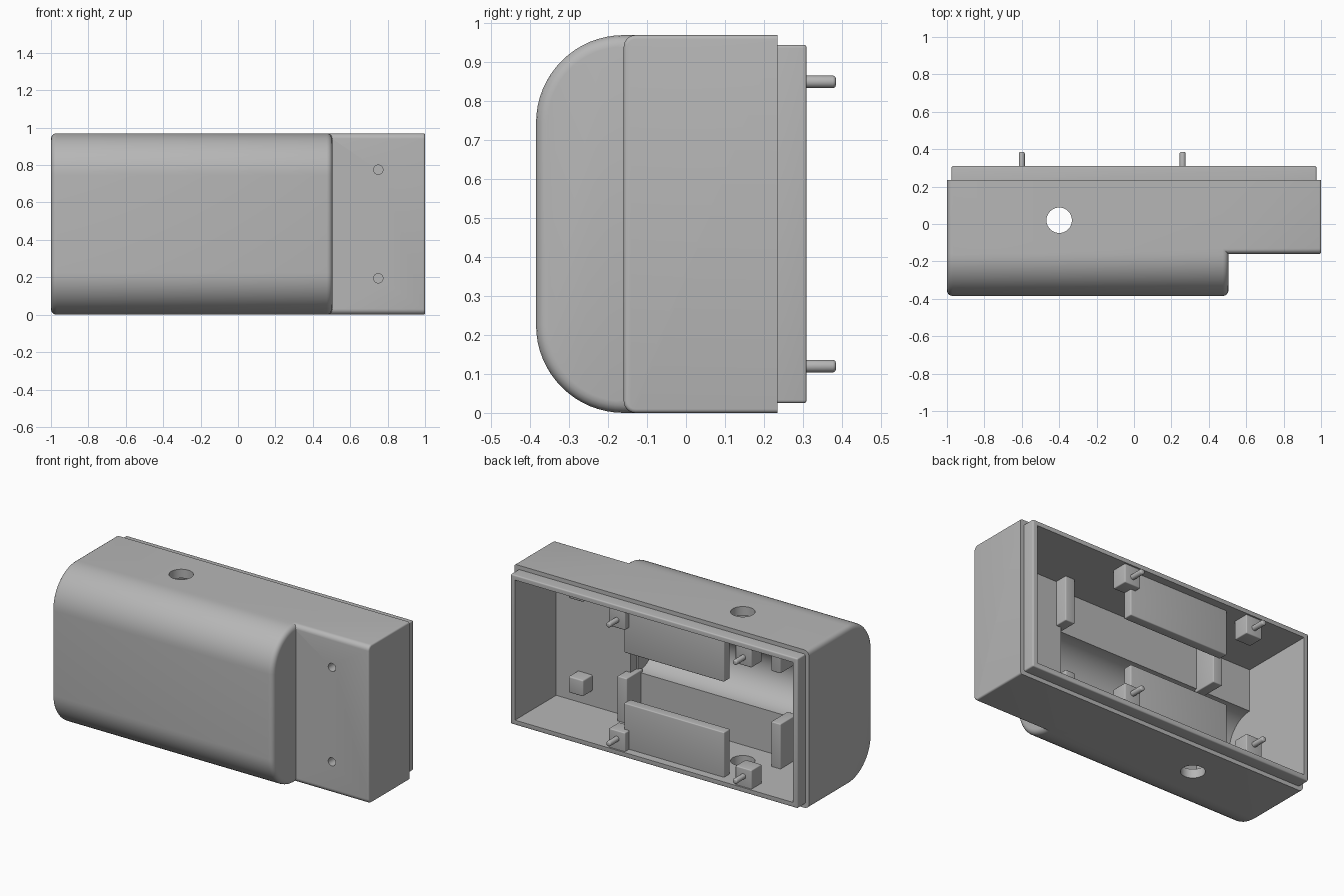
import bpy, bmesh, math
from mathutils import Vector

if "Cube" in bpy.data.objects:
    bpy.data.objects.remove(bpy.data.objects["Cube"])

grey = bpy.data.materials.new("matte_grey")
grey.use_nodes = True
grey.diffuse_color = (0.47, 0.47, 0.47, 1)
grey.node_tree.nodes["Principled BSDF"].inputs["Base Color"].default_value = grey.diffuse_color

HEIGHT, MID = 0.97, 0.485
WALL = 0.055
SEAM, RIM = 0.235, 0.31
FRONT, STEP = -0.385, -0.16


def finish(name, bm):
    bmesh.ops.recalc_face_normals(bm, faces=bm.faces)
    me = bpy.data.meshes.new(name)
    bm.to_mesh(me)
    bm.free()
    me.materials.append(grey)
    ob = bpy.data.objects.new(name, me)
    bpy.context.collection.objects.link(ob)
    return ob


def bevel_where(bm, rule, width, segments=4):
    edges = [e for e in bm.edges if rule(e)]
    bmesh.ops.bevel(bm, geom=edges, offset=width, segments=segments, profile=0.5,
                    affect='EDGES', clamp_overlap=True)


def box(name, x, y, z, bevel=0, rule=lambda e: True):
    bm = bmesh.new()
    bmesh.ops.create_cube(bm, size=1)
    for v in bm.verts:
        v.co = Vector([(a + b) / 2 + c * (b - a) for (a, b), c in zip((x, y, z), v.co)])
    if bevel:
        bevel_where(bm, rule, bevel)
    return finish(name, bm)


def rod(name, axis, centre, radius, length, bevel=0, segments=32):
    bm = bmesh.new()
    bmesh.ops.create_cone(bm, cap_ends=True, segments=segments, radius1=radius,
                          radius2=radius, depth=length)
    if bevel:
        bevel_where(bm, lambda e: all(v.co.z > 0 for v in e.verts), bevel, 3)
    rot = Vector((0, 0, 1)).rotation_difference(Vector(axis)).to_matrix()
    for v in bm.verts:
        v.co = rot @ v.co + Vector(centre)
    return finish(name, bm)


def rounded_hull(name, x0, x1, y_front, radius, end_bevel, steps=16):
    """Extrude a side profile with rounded front corners along x."""
    pts = [(SEAM, 0), (SEAM, HEIGHT)]
    for side, start in ((HEIGHT - radius, 90), (radius, 180)):
        for i in range(steps + 1):
            a = math.radians(start + 90 * i / steps)
            pts.append((y_front + radius + radius * math.cos(a), side + radius * math.sin(a)))
    bm = bmesh.new()
    face = bm.faces.new([bm.verts.new((x0, y, z)) for y, z in pts])
    out = bmesh.ops.extrude_face_region(bm, geom=[face])
    for v in out["geom"]:
        if isinstance(v, bmesh.types.BMVert):
            v.co.x = x1

    def end_edge(e):
        a, b = (v.co for v in e.verts)
        return abs(a.x - b.x) < 1e-5 and not (a.y > SEAM - 1e-4 and b.y > SEAM - 1e-4)
    bevel_where(bm, end_edge, end_bevel)
    return finish(name, bm)


def combine(target, others, operation):
    bpy.context.view_layer.objects.active = target
    for ob in others:
        ob.hide_render = True
        mod = target.modifiers.new("cut", 'BOOLEAN')
        mod.object, mod.operation, mod.solver = ob, operation, 'EXACT'
        bpy.ops.object.modifier_apply(modifier=mod.name)
        bpy.data.objects.remove(ob)


def smooth(ob):
    bpy.ops.object.select_all(action='DESELECT')
    ob.select_set(True)
    bpy.context.view_layer.objects.active = ob
    bpy.ops.object.shade_smooth_by_angle(angle=math.radians(35))


def mirrored(z0, z1):
    """Lower and upper versions of a height range."""
    return (("lower", (z0, z1)), ("upper", (HEIGHT - z1, HEIGHT - z0)))


# Outer shell: deep rounded hull, shallow step and rear lip
shell = rounded_hull("case_shell", -1, 0.505, FRONT, 0.225, 0.03)
step = rounded_hull("step", -0.5, 1, STEP, 0.03, 0.01, 6)
lip = box("lip", (-0.975, 0.975), (0, RIM), (0.025, HEIGHT - 0.025), 0.008)
combine(shell, [step, lip], 'UNION')

# Blocks behind the screw holes are part of the shell
screw_x, screw_z = 0.75, (0.195, HEIGHT - 0.195)

# Cavity, round cell trough, vent holes
z_in = (WALL, HEIGHT - WALL)
deep = box("deep_cut", (-0.945, 0.44), (-0.15, 0.6), z_in)
shallow = box("shallow_cut", (0.3, 0.945), (-0.09, 0.6), z_in)
trough = rod("trough_cut", (1, 0, 0), (-0.2575, -0.15, MID), 0.172, 1.375, segments=64)
vent = rod("vent_cut", (0, 0, 1), (-0.4, 0.02, MID), 0.068, 2, segments=48)
combine(shell, [deep, shallow, trough, vent], 'DIFFERENCE')
blocks = [box("screw_block", (screw_x - 0.05, screw_x + 0.05), (-0.12, 0.0),
              (z - 0.05, z + 0.05), 0.008) for z in screw_z]
combine(shell, blocks, 'UNION')
combine(shell, [rod("screw_cut", (0, 1, 0), (screw_x, -0.1, z), 0.025, 0.14)
                for z in screw_z], 'DIFFERENCE')
smooth(shell)

# Inner retaining panels and cell end brackets, fixed to floor and ceiling
for level, z in mirrored(0.03, 0.33):
    smooth(box(level + "_panel", (-0.44, 0.24), (0.2, 0.26), z, 0.006))
    for side, x in (("left", (0.41, 0.475)), ("right", (-0.635, -0.57))):
        smooth(box(f"{level}_{side}_bracket", x, (-0.17, -0.01), z, 0.006))

# Rear posts with locating pins
for level, z in mirrored(0.03, 0.17):
    pin_z = 0.12 if level == "lower" else HEIGHT - 0.12
    for side, x in (("left", 0.26), ("right", -0.6)):
        smooth(box(f"{level}_{side}_post", (x - 0.055, x + 0.055), (0.2, 0.3), z, 0.006))
        smooth(rod(f"{level}_{side}_pin", (0, 1, 0), (x, 0.335, pin_z), 0.016, 0.1, 0.008, 24))
